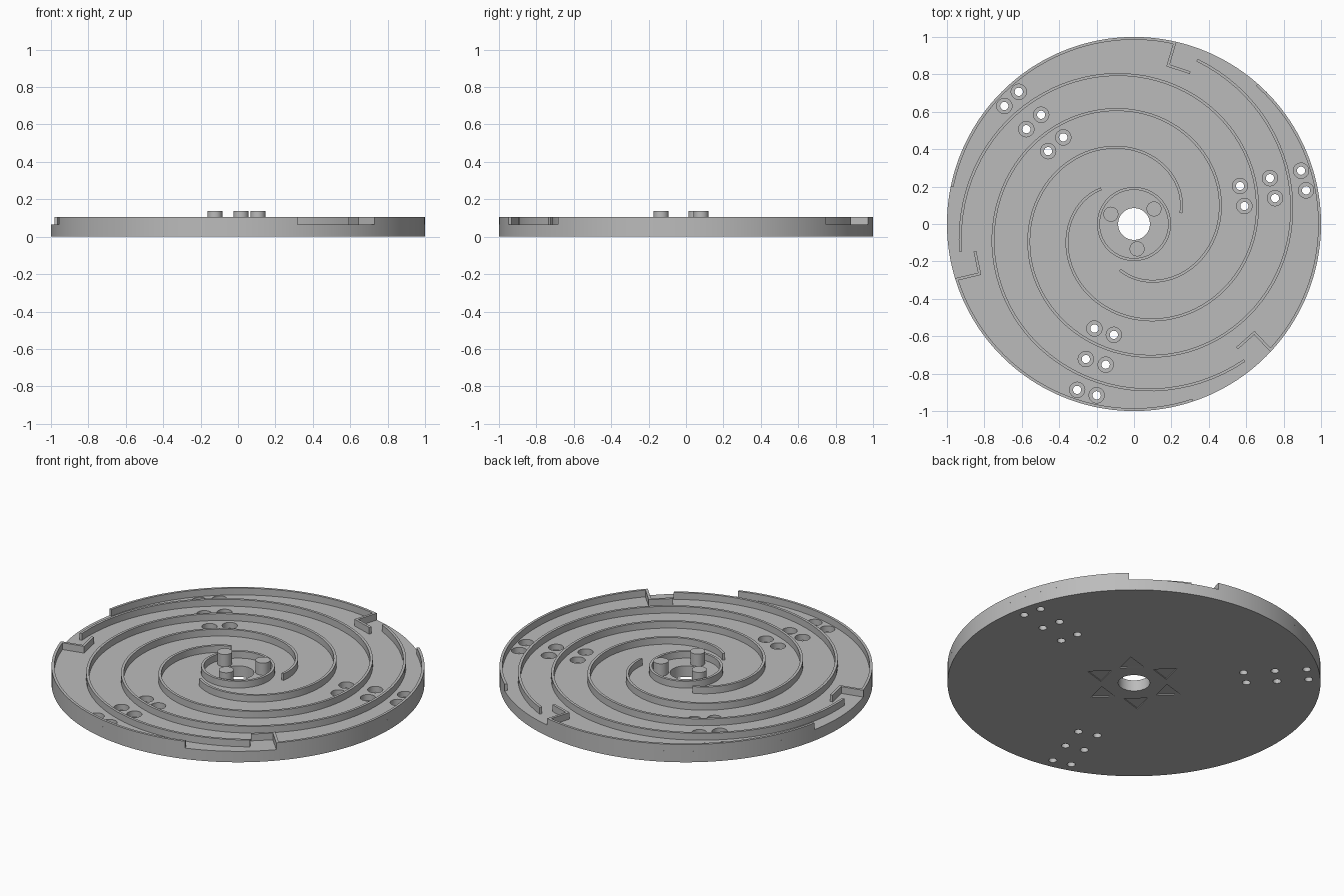
import bpy, bmesh, math
from math import sin, cos, radians
from mathutils import Vector, Matrix

if "Cube" in bpy.data.objects:
    bpy.data.objects.remove(bpy.data.objects["Cube"], do_unlink=True)

FLOOR, WALL_TOP, PEG_TOP = 0.065, 0.105, 0.137
THICK = 0.015

grey = bpy.data.materials.new("plain_grey")
grey.use_nodes = True
grey.diffuse_color = (0.5, 0.5, 0.5, 1)
grey.node_tree.nodes["Principled BSDF"].inputs["Base Color"].default_value = (0.5, 0.5, 0.5, 1)


def finish(bm, name):
    bmesh.ops.recalc_face_normals(bm, faces=bm.faces)
    mesh = bpy.data.meshes.new(name)
    bm.to_mesh(mesh)
    bm.free()
    mesh.materials.append(grey)
    obj = bpy.data.objects.new(name, mesh)
    bpy.context.collection.objects.link(obj)
    return obj


def smooth(obj):
    bpy.ops.object.select_all(action='DESELECT')
    obj.select_set(True)
    bpy.context.view_layer.objects.active = obj
    bpy.ops.object.shade_smooth_by_angle(angle=radians(30))


def add_cylinder(bm, x, y, radius, z0, z1, sides=32, turn=0.0):
    matrix = Matrix.Translation((x, y, (z0 + z1) / 2)) @ Matrix.Rotation(turn, 4, 'Z')
    bmesh.ops.create_cone(bm, cap_ends=True, segments=sides, radius1=radius,
                          radius2=radius, depth=z1 - z0, matrix=matrix)


def polar(radius, degrees):
    return Vector((radius * cos(radians(degrees)), radius * sin(radians(degrees))))


def wall(name, path, z0=FLOOR, closed=False):
    """Upright wall of constant thickness along a flat path, with mitred corners."""
    bm = bmesh.new()
    rows, n = [], len(path)
    for i, p in enumerate(path):
        before = path[i - 1] if i or closed else None
        after = path[(i + 1) % n] if i < n - 1 or closed else None
        d0 = (p - before).normalized() if before is not None else None
        d1 = (after - p).normalized() if after is not None else d0
        d0 = d0 if d0 is not None else d1
        t = (d0 + d1).normalized()
        side = Vector((-t.y, t.x)) * (THICK / 2 / t.dot(d1))
        a, b = p + side, p - side
        rows.append([bm.verts.new((q.x, q.y, z))
                     for q, z in ((a, z0), (b, z0), (b, WALL_TOP), (a, WALL_TOP))])
    for i in range(n if closed else n - 1):
        r, s = rows[i], rows[(i + 1) % n]
        for k in range(4):
            m = (k + 1) % 4
            bm.faces.new((r[k], r[m], s[m], s[k]))
    if not closed:
        bm.faces.new(rows[0])
        bm.faces.new(rows[-1])
    smooth(finish(bm, name))


def rotated(points, turn):
    return [Matrix.Rotation(radians(turn), 2) @ Vector(p) for p in points]


TURNS = (0, 120, 240)

# Base disc
bm = bmesh.new()
add_cylinder(bm, 0, 0, 1.0, 0, FLOOR, 192)
disc = finish(bm, "base_disc")

# Cutters: through holes, then counterbores and triangular marks underneath
screws = ((.567, .203), (.59, .096), (.727, .245), (.754, .138), (.893, .285), (.92, .18))
through, recess = bmesh.new(), bmesh.new()
add_cylinder(through, 0, 0, .085, -.1, .2, 64)
for turn in TURNS:
    for p in rotated(screws, turn):
        add_cylinder(through, p.x, p.y, .022, -.1, .2, 24)
        add_cylinder(recess, p.x, p.y, .041, .03, .2, 32)
for k in range(6):
    angle = 46.5 + 60 * k
    p = polar(.203, angle)
    # the first corner of the primitive lies on +y
    probe = bmesh.new()
    add_cylinder(probe, 0, 0, 1, 0, 1, 3)
    probe.verts.ensure_lookup_table()
    first = probe.verts[0].co
    start = math.atan2(first.y, first.x)
    probe.free()
    add_cylinder(recess, p.x, p.y, .075, -.1, .006, 3, radians(angle) - start)

for cutter in (finish(recess, "recess_cutter"), finish(through, "hole_cutter")):
    cutter.hide_render = True
    mod = disc.modifiers.new("cut", 'BOOLEAN')
    mod.operation = 'DIFFERENCE'
    mod.solver = 'EXACT'
    mod.object = cutter
    bpy.context.view_layer.objects.active = disc
    bpy.ops.object.modifier_apply(modifier=mod.name)
    bpy.data.objects.remove(cutter, do_unlink=True)
smooth(disc)

# Ring wall around the centre
wall("centre_ring", [polar(.19, a) for a in range(0, 360, 5)], closed=True)

# Three spiral walls, three rim arcs and the hooks at the rim openings
spiral = [polar(.257 + .00188 * d - 5.8e-7 * d * d, 13 + d) for d in range(0, 417, 4)]
rim = [polar(1 - THICK / 2, 76.9 + 91.6 * i / 48) for i in range(49)]
hook = [(.218, .968), (.182, .848), (.3, .809)]
for i, turn in enumerate(TURNS, 1):
    wall(f"spiral_wall_{i}", rotated(spiral, turn))
    wall(f"rim_wall_{i}", rotated(rim, turn))
    wall(f"rim_hook_{i}", rotated(hook, turn))
    # Round peg beside the centre hole
    p = polar(.134, 37 + turn)
    bm = bmesh.new()
    add_cylinder(bm, p.x, p.y, .04, FLOOR, PEG_TOP, 40)
    smooth(finish(bm, f"centre_peg_{i}"))
